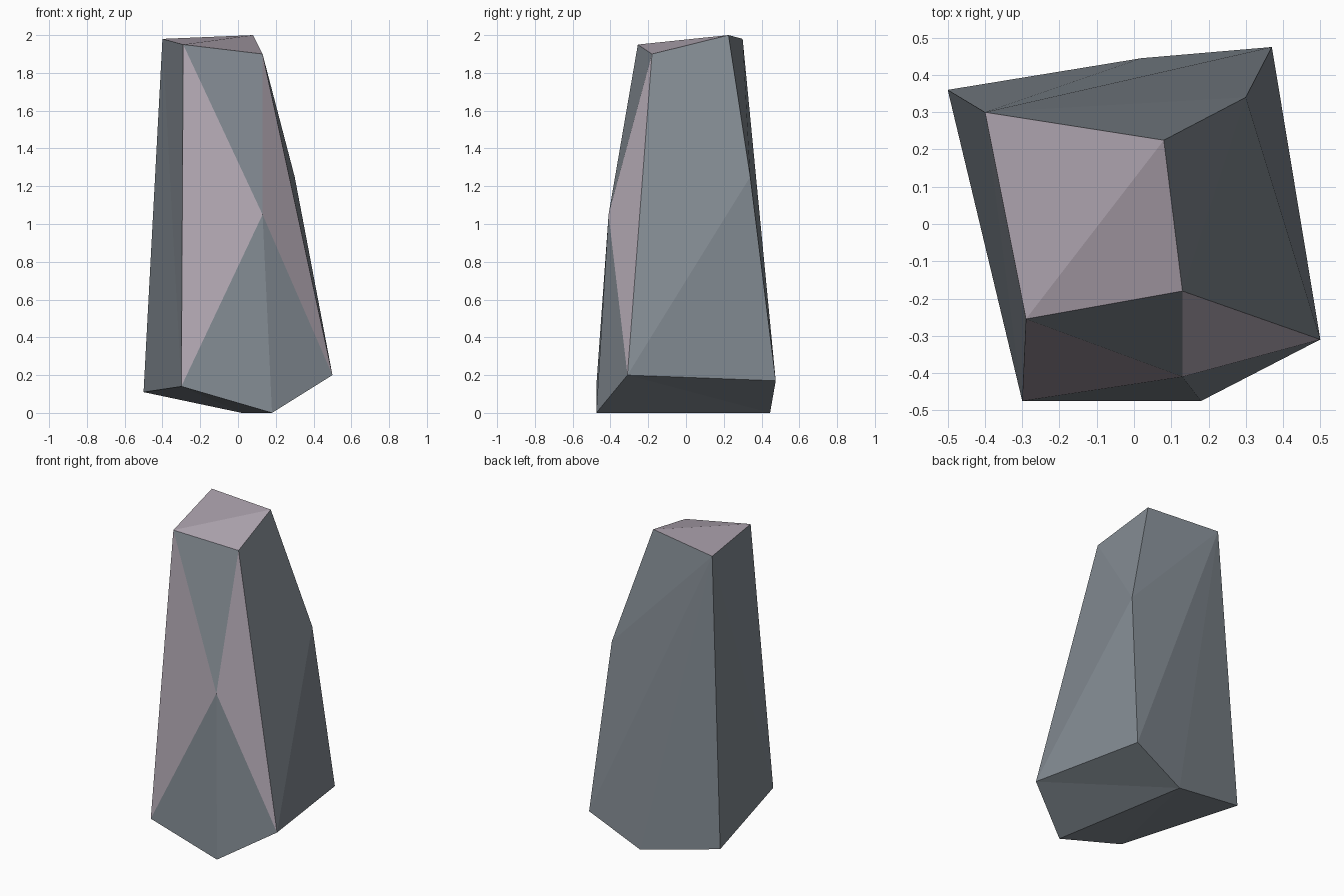
import bpy

if "Cube" in bpy.data.objects:
    bpy.data.objects.remove(bpy.data.objects["Cube"])

# Flat colours
def material(name, rgb):
    m = bpy.data.materials.new(name)
    m.diffuse_color = (*rgb, 1.0)
    m.use_nodes = True
    m.node_tree.nodes["Principled BSDF"].inputs["Base Color"].default_value = m.diffuse_color
    return m

slate = material("slate grey", (0.223, 0.254, 0.285))
mauve = material("mauve grey", (0.440, 0.385, 0.445))

# Corners of the tapering boulder
corners = {
    # crown
    "A": (-0.40, 0.30, 1.98), "B": (-0.29, -0.255, 1.95),
    "C": (0.13, -0.18, 1.90), "D": (0.08, 0.225, 2.00),
    # shoulders on the front and back right
    "E": (0.13, -0.41, 1.05), "F": (0.30, 0.34, 1.25),
    # lower rim and foot
    "G": (-0.50, 0.36, 0.11), "H": (-0.30, -0.475, 0.14),
    "I": (0.18, -0.475, 0.00), "J": (0.50, -0.31, 0.20),
    "K": (0.37, 0.475, 0.17), "L": (0.02, 0.445, 0.00),
}
# Facets, counter-clockwise from outside
mauve_facets = ["BCD", "ABD", "HEB", "EJC"]
slate_facets = [
    "BEC", "HIE", "IJE",          # front
    "AGH", "AHB",                 # left
    "CJF", "CFD", "JKF",          # right
    "DFA", "FKA", "AKL", "ALG",   # back
    "JIL", "JLK", "HGL", "HLI",   # underside
]

names = list(corners)
facets = slate_facets + mauve_facets
mesh = bpy.data.meshes.new("boulder")
mesh.from_pydata(list(corners.values()), [],
                 [[names.index(c) for c in f] for f in facets])
mesh.materials.append(slate)
mesh.materials.append(mauve)
for poly in mesh.polygons:
    poly.material_index = int(poly.index >= len(slate_facets))
    poly.use_smooth = False
mesh.validate()
mesh.update()

boulder = bpy.data.objects.new("boulder", mesh)
bpy.context.collection.objects.link(boulder)
